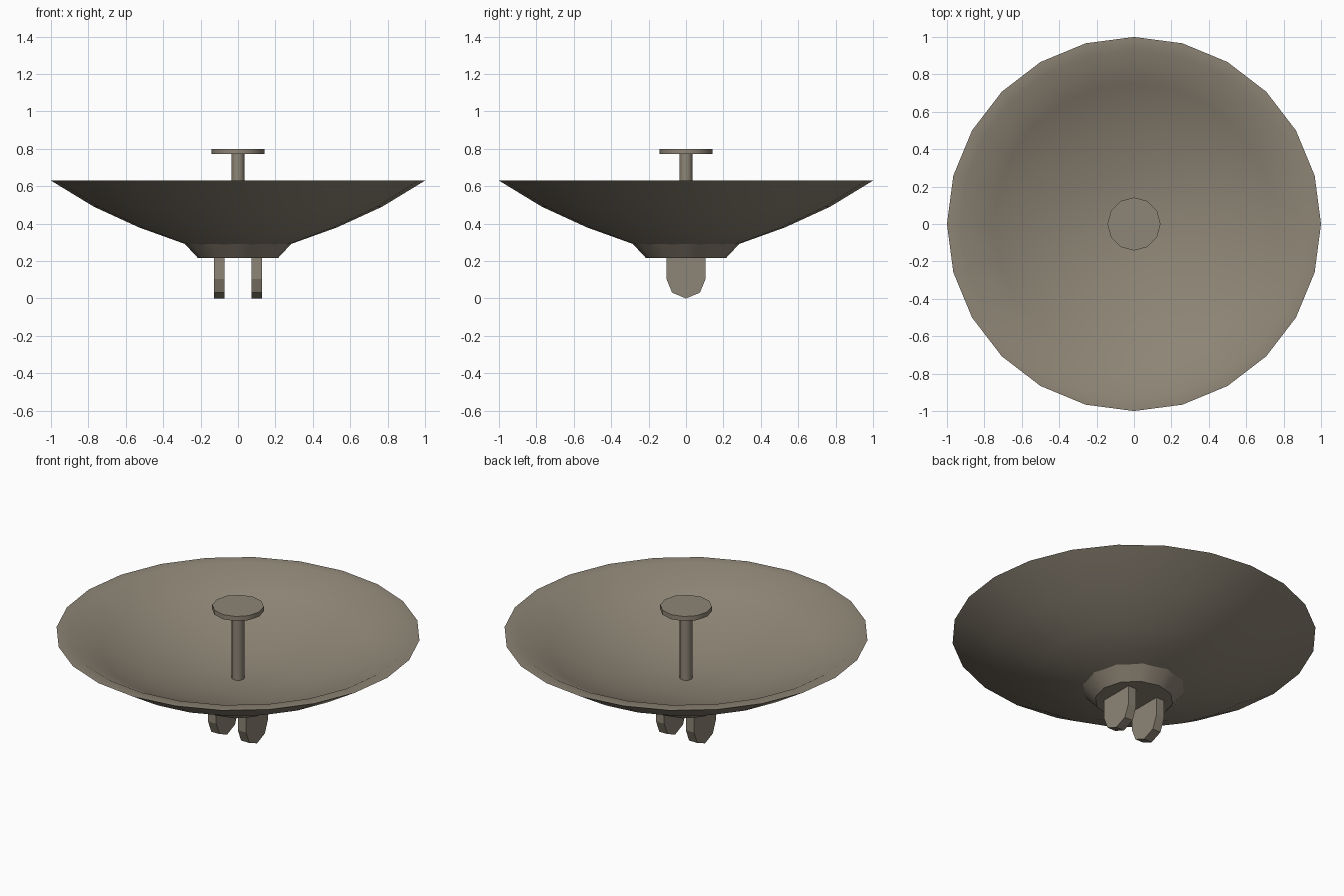
import bpy, bmesh, math

if "Cube" in bpy.data.objects:
    bpy.data.objects.remove(bpy.data.objects["Cube"])

mat = bpy.data.materials.new("warm grey metal")
mat.diffuse_color = (0.27, 0.235, 0.18, 1)
mat.use_nodes = True
mat.node_tree.nodes["Principled BSDF"].inputs["Base Color"].default_value = mat.diffuse_color


def finish(name, bm, smooth_angle=None):
    bmesh.ops.remove_doubles(bm, verts=bm.verts, dist=1e-5)
    bmesh.ops.recalc_face_normals(bm, faces=bm.faces)
    me = bpy.data.meshes.new(name)
    bm.to_mesh(me)
    bm.free()
    me.materials.append(mat)
    ob = bpy.data.objects.new(name, me)
    bpy.context.collection.objects.link(ob)
    if smooth_angle:
        bpy.ops.object.select_all(action='DESELECT')
        ob.select_set(True)
        bpy.context.view_layer.objects.active = ob
        bpy.ops.object.shade_smooth_by_angle(angle=math.radians(smooth_angle))
    return ob


def lathe(name, profile, sides, smooth_angle=35):
    """Revolve (radius, z) points round the z axis."""
    bm = bmesh.new()
    vs = [bm.verts.new((r, 0, z)) for r, z in profile]
    es = [bm.edges.new(p) for p in zip(vs, vs[1:])]
    bmesh.ops.spin(bm, geom=vs + es, cent=(0, 0, 0), axis=(0, 0, 1),
                   angle=2 * math.pi, steps=sides, use_merge=True)
    return finish(name, bm, smooth_angle)


# Reflector bowl: outer skin, flat rim, inner skin
lathe("dish_bowl", [(0, 0.27), (0.28, 0.29), (0.53, 0.38), (0.77, 0.49), (1, 0.63),
                    (0.93, 0.63), (0.75, 0.53), (0.5, 0.44), (0.25, 0.38), (0, 0.36)], 24)

# Tapered hub under the bowl
lathe("hub", [(0, 0.3), (0.285, 0.292), (0.215, 0.217), (0, 0.217)], 12)

# Receiver post and cap
lathe("receiver_post", [(0, 0.33), (0.035, 0.33), (0.035, 0.775), (0, 0.775)], 12)
lathe("receiver_cap", [(0, 0.772), (0.142, 0.772), (0.142, 0.8), (0, 0.8)], 12)

# Pair of round-ended mounting lugs
R = 0.105
outline = [(-R, 0.23)] + [(-R * math.cos(i * math.pi / 4), R - R * math.sin(i * math.pi / 4))
                          for i in range(5)] + [(R, 0.23)]
for side, x in (("left", -0.1), ("right", 0.1)):
    bm = bmesh.new()
    f = bm.faces.new([bm.verts.new((x - 0.0275, y, z)) for y, z in outline])
    ext = bmesh.ops.extrude_face_region(bm, geom=[f], use_keep_orig=True)
    bmesh.ops.translate(bm, vec=(0.055, 0, 0),
                        verts=[v for v in ext["geom"] if isinstance(v, bmesh.types.BMVert)])
    finish(side + "_mounting_lug", bm)
